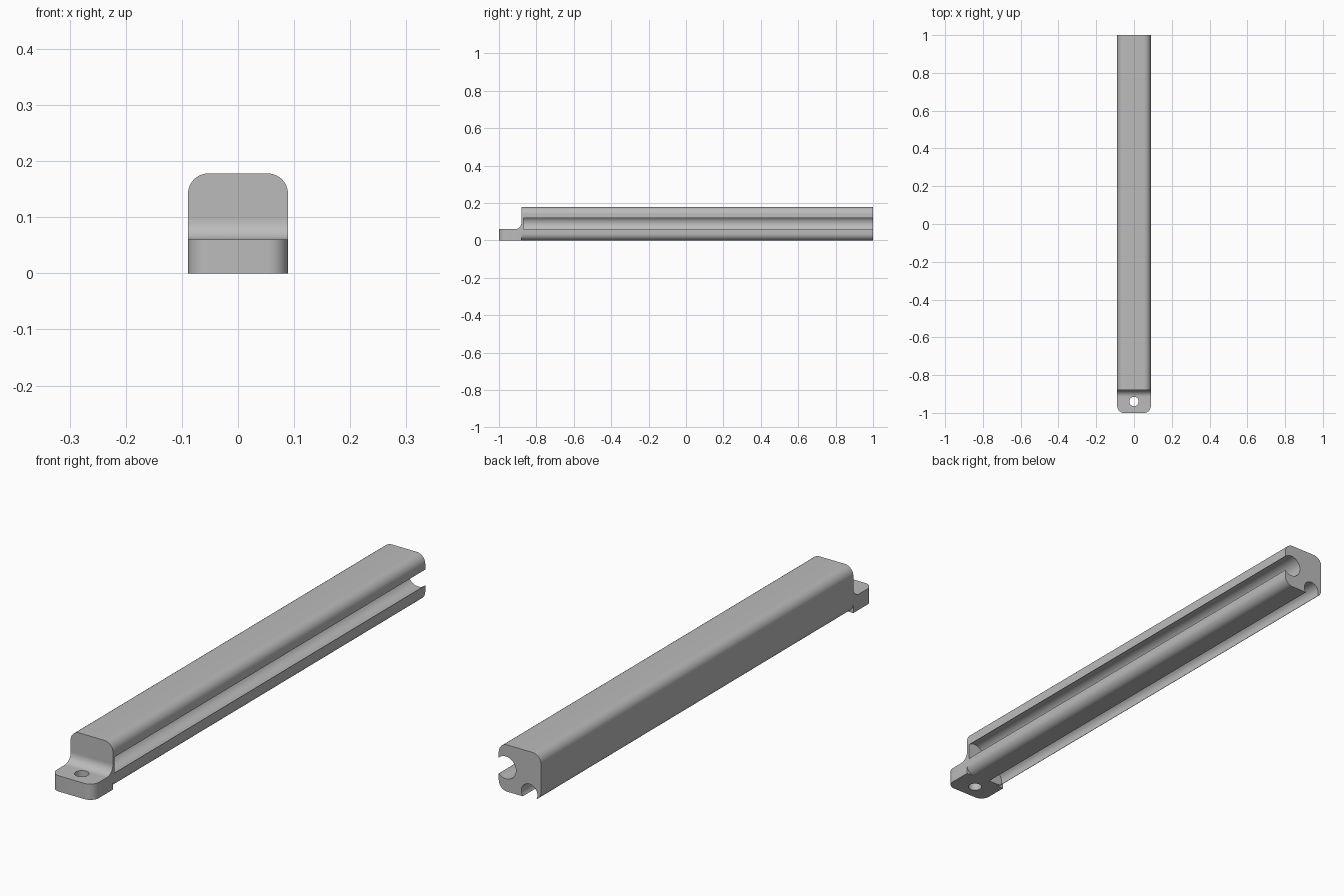
import bpy
import bmesh
import math
from mathutils import Vector

cube = bpy.data.objects.get("Cube")
if cube:
    bpy.data.objects.remove(cube, do_unlink=True)

HALF, HEIGHT, ROUND = 0.089, 0.178, 0.036
FACE_Y, TAB_TOP, FILLET = -0.88, 0.06, 0.035

grey = bpy.data.materials.new("plain_grey")
grey.use_nodes = True
colour = (0.5, 0.5, 0.5, 1)
grey.diffuse_color = colour
grey.node_tree.nodes["Principled BSDF"].inputs["Base Color"].default_value = colour


def arc(cx, cy, r, start, end, steps=12):
    angles = [math.radians(start + (end - start) * i / steps) for i in range(steps + 1)]
    return [(cx + r * math.cos(a), cy + r * math.sin(a)) for a in angles]


def prism(name, outline, place, low, high):
    """Extrude a 2D outline between two depths; place maps (u, v, depth) to xyz."""
    bm = bmesh.new()
    ends = [[bm.verts.new(place(u, v, d)) for u, v in outline] for d in (low, high)]
    for ring in ends:
        bm.faces.new(ring)
    n = len(outline)
    for i in range(n):
        j = (i + 1) % n
        bm.faces.new((ends[0][i], ends[0][j], ends[1][j], ends[1][i]))
    bmesh.ops.recalc_face_normals(bm, faces=bm.faces)
    mesh = bpy.data.meshes.new(name)
    bm.to_mesh(mesh)
    bm.free()
    mesh.materials.append(grey)
    ob = bpy.data.objects.new(name, mesh)
    bpy.context.collection.objects.link(ob)
    return ob


def along_y(u, v, d):
    return Vector((u, d, v))


def along_x(u, v, d):
    return Vector((d, u, v))


def along_z(u, v, d):
    return Vector((u, v, d))


def activate(ob):
    bpy.ops.object.select_all(action='DESELECT')
    ob.select_set(True)
    bpy.context.view_layer.objects.active = ob


def carve(ob, cutter):
    mod = ob.modifiers.new("cut", 'BOOLEAN')
    mod.operation = 'DIFFERENCE'
    mod.solver = 'EXACT'
    mod.object = cutter
    activate(ob)
    bpy.ops.object.modifier_apply(modifier=mod.name)
    bpy.data.objects.remove(cutter, do_unlink=True)


# Long rail with a rounded square section
section = []
for i, (sx, top) in enumerate(((1, 1), (-1, 1), (-1, 0), (1, 0))):
    cz = HEIGHT - ROUND if top else ROUND
    section += arc(sx * (HALF - ROUND), cz, ROUND, 90 * i, 90 * i + 90)
rail = prism("rail", section, along_y, FACE_Y, 1)

# Round channels, closed at the front: one opens to the side, one opens below
for cx, cz, r in ((0.059, 0.09, 0.0425), (-0.04, 0.02, 0.034)):
    ring = arc(cx, cz, r, 0, 360, 48)[:-1]
    carve(rail, prism("channel_cutter", ring, along_y, FACE_Y + 0.01, 1.1))

# Mounting tab with a fillet rising into the rail
side = [(-1, 0), (FACE_Y, 0)]
side += arc(FACE_Y - FILLET, TAB_TOP + FILLET, FILLET, 0, -90)
side += [(-1, TAB_TOP)]
tab = prism("mounting_tab", side, along_x, -HALF, HALF)

# Rounded front corners of the tab
bm = bmesh.new()
bm.from_mesh(tab.data)
corners = [e for e in bm.edges if all(v.co.y < -0.99 for v in e.verts)
           and abs(e.verts[0].co.x - e.verts[1].co.x) < 0.001]
bmesh.ops.bevel(bm, geom=corners, offset=ROUND, segments=10, profile=0.5, affect='EDGES')
bm.to_mesh(tab.data)
bm.free()

# Screw hole
hole = arc(0, -0.94, 0.025, 0, 360, 40)[:-1]
carve(tab, prism("hole_cutter", hole, along_z, -0.1, 0.2))

for ob in (rail, tab):
    activate(ob)
    bpy.ops.object.shade_smooth_by_angle(angle=math.radians(30))
